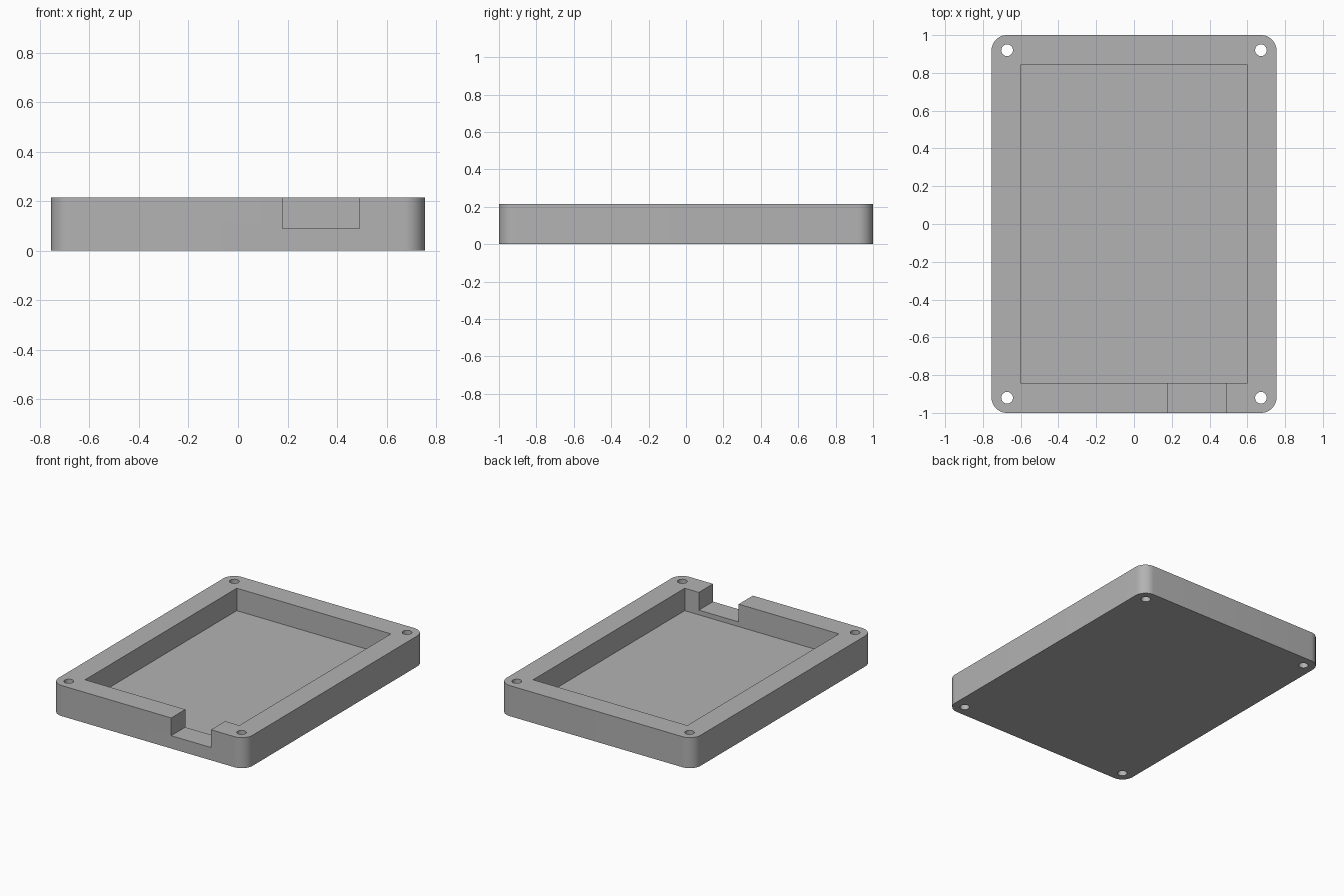
import bpy
import bmesh
import math
from mathutils import Matrix

cube = bpy.data.objects.get("Cube")
if cube:
    bpy.data.objects.remove(cube, do_unlink=True)

HALF_X, HALF_Y, HEIGHT = 0.755, 1.0, 0.215
FLOOR = 0.057
CORNER = 0.083
HOLE_X, HOLE_Y, HOLE_R = 0.672, 0.92, 0.031

grey = bpy.data.materials.new("plain grey")
grey.use_nodes = True
colour = (0.45, 0.45, 0.45, 1)
grey.diffuse_color = colour
grey.node_tree.nodes["Principled BSDF"].inputs["Base Color"].default_value = colour


def make_object(name, bm):
    mesh = bpy.data.meshes.new(name)
    bm.to_mesh(mesh)
    bm.free()
    mesh.materials.append(grey)
    obj = bpy.data.objects.new(name, mesh)
    bpy.context.scene.collection.objects.link(obj)
    return obj


def add_box(bm, low, high):
    size = [b - a for a, b in zip(low, high)]
    centre = [(a + b) / 2 for a, b in zip(low, high)]
    matrix = Matrix.Translation(centre) @ Matrix.Diagonal((*size, 1))
    return bmesh.ops.create_cube(bm, size=1, matrix=matrix)["verts"]


def box(name, low, high):
    bm = bmesh.new()
    add_box(bm, low, high)
    return make_object(name, bm)


def cut(target, cutter):
    cutter.hide_render = True
    mod = target.modifiers.new(cutter.name, 'BOOLEAN')
    mod.operation = 'DIFFERENCE'
    mod.solver = 'EXACT'
    mod.object = cutter
    bpy.context.view_layer.objects.active = target
    bpy.ops.object.modifier_apply(modifier=mod.name)
    bpy.data.objects.remove(cutter, do_unlink=True)


# Tray body with rounded upright corners
bm = bmesh.new()
add_box(bm, (-HALF_X, -HALF_Y, 0), (HALF_X, HALF_Y, HEIGHT))
upright = [e for e in bm.edges if abs(e.verts[0].co.z - e.verts[1].co.z) > 0.1]
bmesh.ops.bevel(bm, geom=upright, offset=CORNER, segments=12, profile=0.5, affect='EDGES')
tray = make_object("case_tray", bm)

# Open cavity
cut(tray, box("cavity_cutter", (-0.6, -0.843, FLOOR), (0.6, 0.843, HEIGHT + 0.1)))

# Connector notch through the front wall
cut(tray, box("notch_cutter", (0.18, -HALF_Y - 0.1, 0.09), (0.49, -0.8, HEIGHT + 0.1)))

# Screw holes through the four corners
bm = bmesh.new()
for sx in (-1, 1):
    for sy in (-1, 1):
        place = Matrix.Translation((sx * HOLE_X, sy * HOLE_Y, HEIGHT / 2))
        bmesh.ops.create_cone(bm, cap_ends=True, segments=32, radius1=HOLE_R,
                              radius2=HOLE_R, depth=HEIGHT + 0.2, matrix=place)
cut(tray, make_object("hole_cutter", bm))

# Smooth the rounded walls, keep the corners crisp
bpy.ops.object.select_all(action='DESELECT')
tray.select_set(True)
bpy.context.view_layer.objects.active = tray
bpy.ops.object.shade_smooth_by_angle(angle=math.radians(30))
